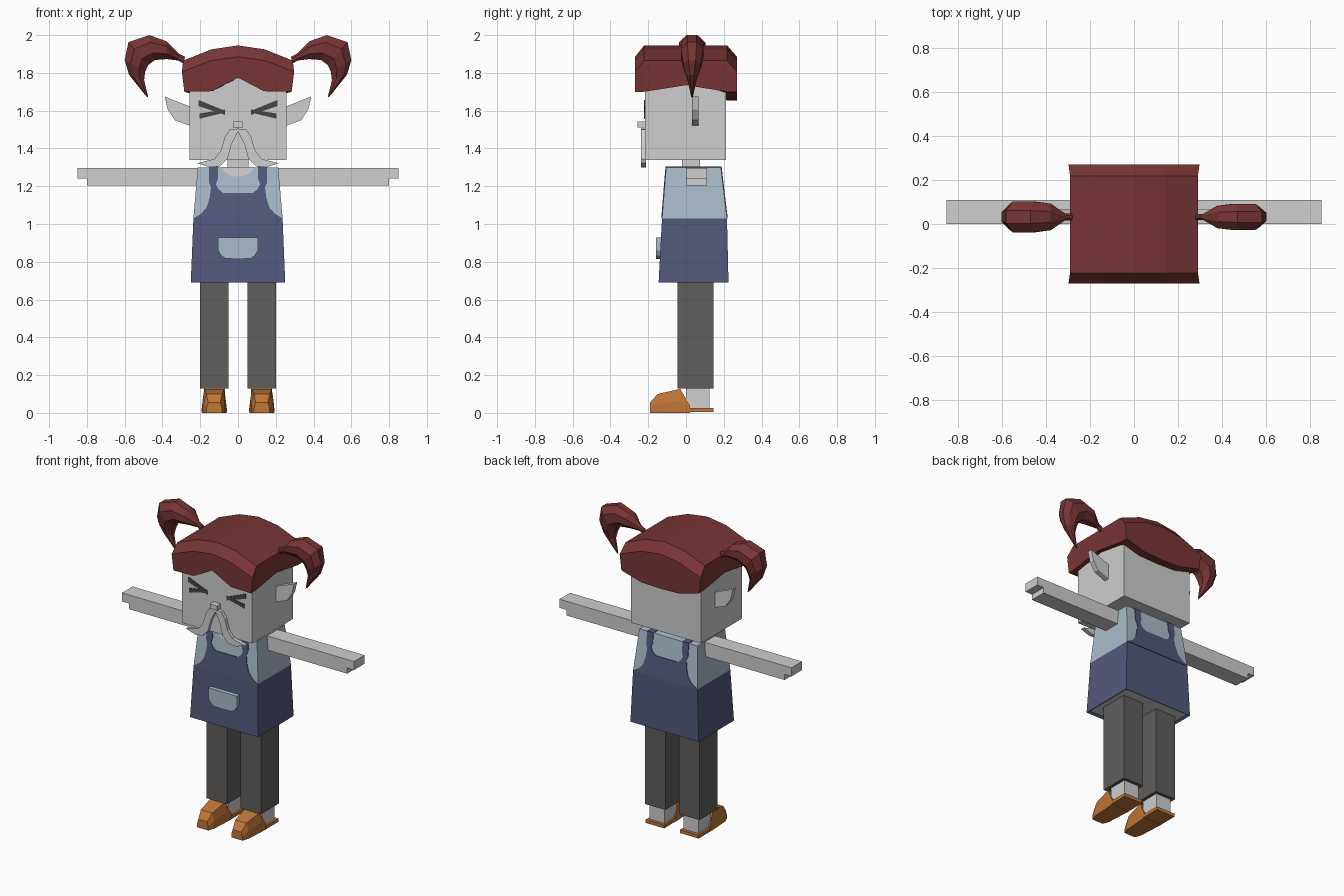
import bpy, bmesh, math

cube = bpy.data.objects.get("Cube")
if cube:
    bpy.data.objects.remove(cube, do_unlink=True)


def material(name, *rgb):
    m = bpy.data.materials.new(name)
    m.use_nodes = True
    m.diffuse_color = (*rgb, 1)
    m.node_tree.nodes["Principled BSDF"].inputs["Base Color"].default_value = (*rgb, 1)
    return m


SKIN = material("skin_grey", .62, .62, .62)
HAIR = material("hair_red", .19, .035, .035)
APRON = material("apron_blue", .085, .1, .2)
SHIRT = material("shirt_pale_blue", .4, .51, .59)
TROUSERS = material("trouser_grey", .115, .112, .107)
SHOE = material("shoe_orange", .53, .18, .038)
EYE = material("eye_dark", .06, .06, .06)


def finish(name, bm, *mats):
    bmesh.ops.recalc_face_normals(bm, faces=bm.faces[:])
    mesh = bpy.data.meshes.new(name)
    bm.to_mesh(mesh)
    bm.free()
    for m in mats:
        mesh.materials.append(m)
    obj = bpy.data.objects.new(name, mesh)
    bpy.context.scene.collection.objects.link(obj)
    return obj


def loft_mesh(rings):
    """Join equal rings of points with quads and cap both ends."""
    bm = bmesh.new()
    rows = [[bm.verts.new(p) for p in ring] for ring in rings]
    for a, b in zip(rows, rows[1:]):
        for i in range(len(a)):
            j = (i + 1) % len(a)
            bm.faces.new((a[i], a[j], b[j], b[i]))
    bm.faces.new(rows[0])
    bm.faces.new(rows[-1])
    return bm


def rect(x0, x1, y0, y1, z):
    return [(x0, y0, z), (x1, y0, z), (x1, y1, z), (x0, y1, z)]


def box(name, mat, x, y, z):
    return finish(name, loft_mesh([rect(*x, *y, h) for h in z]), mat)


def plate(name, mat, pts, front, back):
    """Extrude an xz outline between two depths, each a function of height."""
    return finish(name, loft_mesh([[(x, d(z), z) for x, z in pts] for d in (front, back)]), mat)


def at(y):
    return lambda z: y


def mirrored(half):
    return half + [(-x, z) for x, z in reversed(half) if x > 0]


SIDES = (("left", 1), ("right", -1))

# Tapered torso: apron skirt below, shirt above, pale lining underneath
bm = loft_mesh([rect(-.25, .25, -.145, .225, .69),
                rect(-.236, .236, -.127, .217, 1.03),
                rect(-.213, .213, -.105, .185, 1.3)])
bm.faces.ensure_lookup_table()
for f in bm.faces:
    f.material_index = 1 if f.calc_center_median().z < 1.03 else 0
bottom = min(bm.faces, key=lambda f: f.calc_center_median().z)
bmesh.ops.recalc_face_normals(bm, faces=bm.faces[:])
bmesh.ops.inset_region(bm, faces=[bottom], thickness=.02, depth=-.01)
bottom.material_index = 2
finish("torso", bm, SHIRT, APRON, SKIN)


def chest(offset):
    return lambda z: -.127 + (z - 1.03) * .0815 - offset


def spine(offset):
    return lambda z: .217 - (z - 1.03) * .1185 + offset


# Apron bib with straps, front and back
bib = mirrored([(0, 1.165), (.08, 1.165), (.105, 1.185), (.117, 1.21), (.107, 1.24),
                (.107, 1.303), (.153, 1.303), (.153, 1.22), (.143, 1.195), (.15, 1.14),
                (.165, 1.09), (.195, 1.055), (.236, 1.03), (0, 1.03)])
plate("front_bib", APRON, bib, chest(.004), chest(-.002))
plate("back_bib", APRON, bib, spine(.004), spine(-.002))

# Scooped neckline and pocket
scoop = [(.083 * math.cos(a), 1.301 - .05 * math.sin(a))
         for a in [math.pi * i / 8 for i in range(9)]]
plate("neckline", SKIN, scoop, chest(.003), chest(-.002))
pocket = mirrored([(0, .815), (.065, .817), (.09, .833), (.105, .86), (.105, .928), (0, .928)])
plate("pocket", SHIRT, pocket, at(-.16), at(-.13))

# Head, neck and nose
box("head", SKIN, (-.258, .256), (-.217, .212), (1.34, 1.8))
box("neck", SKIN, (-.055, .055), (-.02, .075), (1.25, 1.36))
box("nose", SKIN, (-.027, .025), (-.257, -.21), (1.512, 1.542))

for side, s in SIDES:
    def flip(pts):
        return [(s * x, z) for x, z in pts]

    box(f"{side}_strap_top", APRON, sorted((s * .107, s * .153)), (-.108, .188), (1.295, 1.304))

    # Arm with a stepped hand
    plate(f"{side}_arm", SKIN, flip([(.2, 1.203), (.8, 1.203), (.8, 1.24), (.85, 1.24),
                                     (.85, 1.297), (.2, 1.297)]), at(0), at(.11))

    # Leg, ankle and shoe
    box(f"{side}_trouser_leg", TROUSERS, sorted((s * .05, s * .2)), (-.045, .145), (.128, .7))
    box(f"{side}_ankle", SKIN, sorted((s * .07, s * .18)), (0, .125), (.02, .14))
    rings = []
    for y, w, top, slope in ((-.19, .04, .055, .8), (-.15, .055, .1, .75),
                             (-.03, .062, .127, .85), (.022, .065, .035, 1)):
        section = [(-w, 0), (w, 0), (w, top * .5), (w * slope, top),
                   (-w * slope, top), (-w, top * .5)]
        rings.append([(s * .126 + x, y, z) for x, z in section])
    finish(f"{side}_shoe", loft_mesh(rings), SHOE)
    box(f"{side}_shoe_heel", SHOE, (s * .126 - .068, s * .126 + .068), (.015, .145), (.004, .026))

    # Pointed ear
    plate(f"{side}_ear", SKIN, flip([(.25, 1.62), (.388, 1.675), (.372, 1.605),
                                     (.335, 1.55), (.25, 1.518)]), at(.033), at(.065))

    # Squeezed-shut eye made of two bars
    plate(f"{side}_eye_upper", EYE, flip([(.21, 1.657), (.21, 1.625), (.07, 1.578), (.07, 1.6)]),
          at(-.222), at(-.215))
    plate(f"{side}_eye_lower", EYE, flip([(.205, 1.585), (.205, 1.557), (.07, 1.59), (.07, 1.606)]),
          at(-.2215), at(-.215))

    # Drooping moustache half
    plate(f"{side}_moustache", SKIN, flip([(0, 1.505), (.045, 1.5), (.07, 1.46), (.09, 1.39),
                                           (.125, 1.345), (.215, 1.322), (.15, 1.3), (.095, 1.305),
                                           (.055, 1.345), (.035, 1.42), (0, 1.49)]),
          at(-.238), at(-.212))

    # Curled pigtail: outer and inner edge points with half depth
    depth = 1 if s < 0 else .85
    rings = []
    for ox, oz, ix, iz, w in ((.28, 1.885, .29, 1.85, .015), (.31, 1.9, .315, 1.865, .015),
                              (.38, 1.968, .376, 1.873, .06), (.47, 2, .44, 1.868, .07),
                              (.58, 1.963, .476, 1.841, .07), (.6, 1.868, .492, 1.804, .055),
                              (.577, 1.79, .497, 1.762, .03), (.485, 1.675, .475, 1.67, .005)):
        ring = []
        for k in range(8):
            a = math.pi * (k + .5) / 4
            c, d = math.cos(a) / .924 / 2, math.sin(a) / .924
            ring.append((s * ((ox + ix) / 2 + c * (ox - ix)), .032 + d * w * depth,
                         (oz + iz) / 2 + c * (oz - iz)))
        rings.append(ring)
    finish(f"{side}_pigtail", loft_mesh(rings), HAIR)

# Hair cap: arched top with bevelled front and back, notched fringe below
xs = (-.29, -.14, 0, .14, .29)
ys = (-.27, -.222, 0, .218, .27)
arch = (1.865, 1.925, 1.945, 1.925, 1.865)
fringe = (1.7, 1.703, 1.775, 1.703, 1.7)
nape = (1.7, 1.66, 1.655, 1.66, 1.7)
bm = bmesh.new()
top, under = {}, {}
for i, x in enumerate(xs):
    for j, y in enumerate(ys):
        rim = j in (0, 4)
        wide = 1.025 if rim else 1
        top[i, j] = bm.verts.new((x * wide, y, arch[i] - (.06 if rim else 0)))
        low = fringe[i] if j < 2 else nape[i] if j > 2 else 1.735
        under[i, j] = bm.verts.new((x * .98, y, low))
for i in range(4):
    for j in range(4):
        for grid in (top, under):
            bm.faces.new((grid[i, j], grid[i + 1, j], grid[i + 1, j + 1], grid[i, j + 1]))
for k in range(4):
    for e in (0, 4):
        for a, b in (((k, e), (k + 1, e)), ((e, k), (e, k + 1))):
            bm.faces.new((top[a], top[b], under[b], under[a]))
finish("hair_cap", bm, HAIR)
